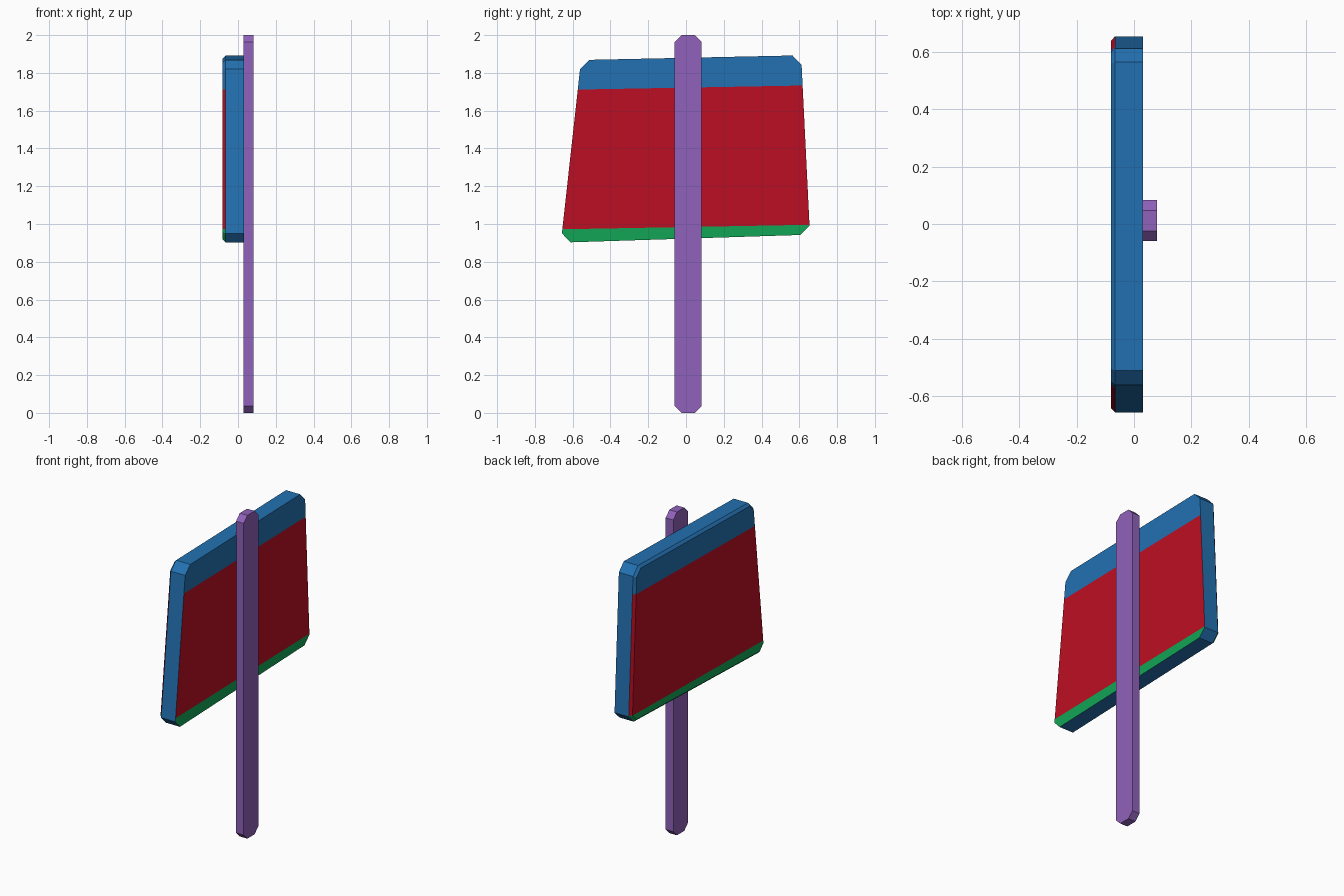
import bpy, bmesh
from mathutils import Vector

if "Cube" in bpy.data.objects:
    bpy.data.objects.remove(bpy.data.objects["Cube"])


def material(name, rgb):
    m = bpy.data.materials.new(name)
    m.diffuse_color = (*rgb, 1)
    m.use_nodes = True
    m.node_tree.nodes["Principled BSDF"].inputs["Base Color"].default_value = m.diffuse_color
    return m


blue = material("blue", (0.017, 0.165, 0.440))
red = material("red", (0.505, 0.0045, 0.017))
green = material("green", (0.006, 0.375, 0.092))
purple = material("purple", (0.280, 0.122, 0.495))


def slab(outline, x0, x1):
    """Extrude a (y, z) outline from x0 to x1; returns the bmesh."""
    bm = bmesh.new()
    face = bm.faces.new([bm.verts.new((x0, y, z)) for y, z in outline])
    ext = bmesh.ops.extrude_face_region(bm, geom=[face], use_keep_orig=True)
    bmesh.ops.translate(bm, vec=(x1 - x0, 0, 0),
                        verts=[v for v in ext["geom"] if isinstance(v, bmesh.types.BMVert)])
    bmesh.ops.recalc_face_normals(bm, faces=bm.faces[:])
    return bm


def finish(bm, name, mats):
    me = bpy.data.meshes.new(name)
    bm.to_mesh(me)
    bm.free()
    for m in mats:
        me.materials.append(m)
    ob = bpy.data.objects.new(name, me)
    bpy.context.collection.objects.link(ob)
    return ob


# Post: flat plank with clipped corners
c = 0.036
y0, y1, h = -0.06, 0.083, 2.0
post = slab([(y0 + c, 0), (y1 - c, 0), (y1, c), (y1, h - c),
             (y1 - c, h), (y0 + c, h), (y0, h - c), (y0, c)], 0.029, 0.081)
finish(post, "post", [purple])

# Sign board: tapered, slightly tilted panel with clipped corners
board = slab([(-0.612, 0.903), (0.606, 0.942), (0.654, 0.990), (0.612, 1.842),
              (0.564, 1.892), (-0.511, 1.869), (-0.561, 1.820), (-0.657, 0.951)],
             -0.081, 0.031)
# bevelled rim on the back only
back = min(board.faces, key=lambda f: f.calc_center_median().x)
bmesh.ops.bevel(board, geom=list(back.edges), offset=0.015, segments=1,
                affect='EDGES', profile=0.5)
board.normal_update()

# stripe boundaries: z = height + slope * y
SLOPE, TOP, LOW = 0.018, 1.722, 0.984
for height in (TOP, LOW):
    bmesh.ops.bisect_plane(board, geom=board.verts[:] + board.edges[:] + board.faces[:],
                           plane_co=(0, 0, height), plane_no=Vector((0, -SLOPE, 1)))
board.normal_update()
for f in board.faces:
    p = f.calc_center_median()
    z = p.z - SLOPE * p.y
    if abs(f.normal.x) < 0.3 or z > TOP:
        f.material_index = 0
    else:
        f.material_index = 1 if z > LOW else 2
finish(board, "sign_board", [blue, red, green])
